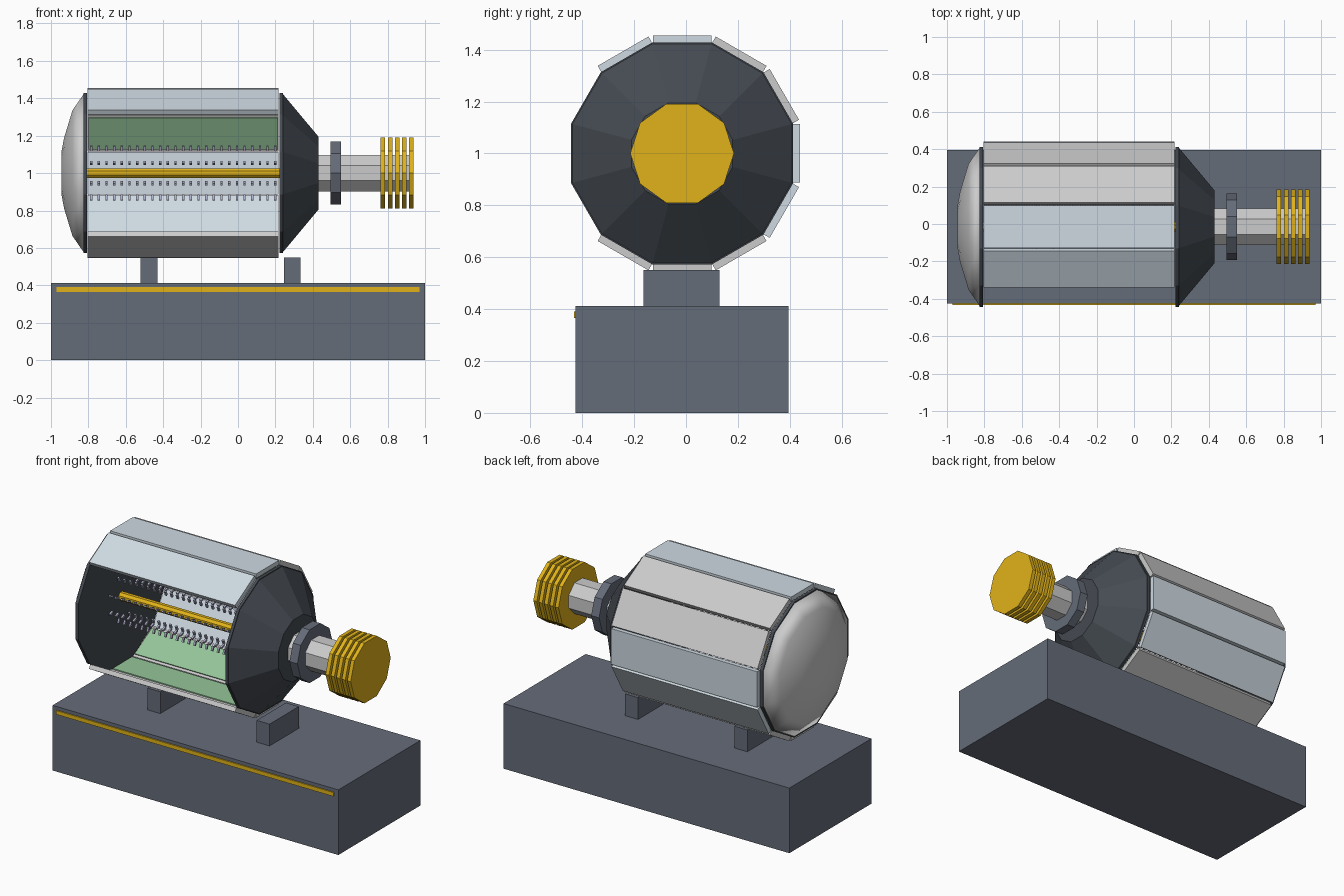
import bpy, bmesh
from math import sin, cos, radians, tau
from mathutils import Matrix

if "Cube" in bpy.data.objects:
    bpy.data.objects.remove(bpy.data.objects["Cube"])

CY, CZ = -0.015, 1.0   # drum axis runs along x through this point
R12 = 0.443            # drum circumradius (12 sides)


def mat(name, col):
    m = bpy.data.materials.new(name)
    m.diffuse_color = (*col, 1)
    m.use_nodes = True
    m.node_tree.nodes["Principled BSDF"].inputs["Base Color"].default_value = m.diffuse_color
    return m


DARK = mat("dark_steel", (0.06, 0.07, 0.085))
SLATE = mat("slate", (0.13, 0.15, 0.19))
YELLOW = mat("yellow", (0.75, 0.45, 0.01))
GREEN = mat("green", (0.3, 0.56, 0.32))
PALE = mat("pale_blue", (0.62, 0.7, 0.76))
LIGHT = mat("light_grey", (0.65, 0.65, 0.66))
VIOLET = mat("violet_grey", (0.42, 0.42, 0.58))


def finish(name, bm, m):
    bmesh.ops.recalc_face_normals(bm, faces=bm.faces)
    me = bpy.data.meshes.new(name)
    bm.to_mesh(me)
    bm.free()
    me.materials.append(m)
    ob = bpy.data.objects.new(name, me)
    bpy.context.collection.objects.link(ob)
    return ob


def add_box(bm, lo, hi, xf=Matrix()):
    size = [h - l for l, h in zip(lo, hi)]
    mid = [(h + l) / 2 for l, h in zip(lo, hi)]
    bmesh.ops.create_cube(bm, size=1, matrix=xf @ Matrix.Translation(mid) @ Matrix.Diagonal((*size, 1)))


def box(name, lo, hi, m, xf=Matrix()):
    bm = bmesh.new()
    add_box(bm, lo, hi, xf)
    return finish(name, bm, m)


def turned(name, profile, n, phase, m):
    """Closed n-sided solid around the drum axis from (x, radius) points."""
    bm = bmesh.new()
    rings = []
    for x, r in profile:
        rings.append([bm.verts.new((x, CY + r * cos(radians(phase) + tau * i / n),
                                    CZ + r * sin(radians(phase) + tau * i / n))) for i in range(n)])
    for a, b in zip(rings, rings[1:]):
        for i in range(n):
            j = (i + 1) % n
            bm.faces.new((a[i], a[j], b[j], b[i]))
    bm.faces.new(rings[0])
    bm.faces.new(rings[-1])
    return finish(name, bm, m)


def around(deg):
    """Local +y becomes the radial direction at this angle."""
    return Matrix.Translation((0, CY, CZ)) @ Matrix.Rotation(radians(deg), 4, 'X')


# Base, trim strip and saddles
box("base", (-1, -0.425, 0), (1, 0.395, 0.412), SLATE)
box("base_trim", (-0.97, -0.432, 0.365), (0.97, -0.42, 0.39), YELLOW)
for side, x in (("left", -0.52), ("right", 0.245)):
    box(side + "_saddle", (x, -0.163, 0.40), (x + 0.09, 0.13, 0.55), SLATE)

# Drum ends
turned("left_end_plate", [(-0.827, R12), (-0.807, R12)], 12, 15, DARK)
turned("right_end_plate", [(0.222, R12), (0.24, R12)], 12, 15, DARK)
turned("nose_cone", [(0.238, 0.44), (0.43, 0.202)], 12, 15, DARK)
dome = turned("end_dome", [(-0.825, 0.438), (-0.885, 0.348), (-0.93, 0.195), (-0.945, 0.112)], 12, 15, LIGHT)
for p in dome.data.polygons:
    p.use_smooth = True

# Wall panels; the three at the front are left out
for k in range(-4, 5):
    deg = k * 30
    pale = deg in (90, 120, 0, -30)
    box(f"wall_panel_{k + 5}", (-0.805, 0.427, -0.113), (0.217, 0.455, 0.113),
        PALE if pale else LIGHT, around(deg))

# Green inner liners
for i, deg in enumerate((30, -60, -90)):
    box(f"inner_liner_{i + 1}", (-0.8, 0.42, -0.097), (0.215, 0.428, 0.097), GREEN, around(deg))

# Core rod with eight rows of pins around it
turned("core_rod", [(-0.81, 0.028), (0.225, 0.028)], 8, 22.5, YELLOW)
bm = bmesh.new()
for row in range(8):
    for i in range(25):
        x = -0.785 + i * 0.041
        add_box(bm, (x - 0.006, 0.127, -0.006), (x + 0.006, 0.157, 0.006), around(22.5 + 45 * row))
finish("pin_rows", bm, VIOLET)

# Shaft, collar and finned end
turned("shaft", [(0.42, 0.106), (0.93, 0.106)], 8, 22.5, LIGHT)
turned("shaft_collar", [(0.495, 0.177), (0.55, 0.177)], 10, 0, SLATE)
for i in range(5):
    x = 0.763 + i * 0.038
    turned(f"end_fin_{i + 1}", [(x, 0.2), (x + 0.024, 0.2)], 10, 0, YELLOW)
